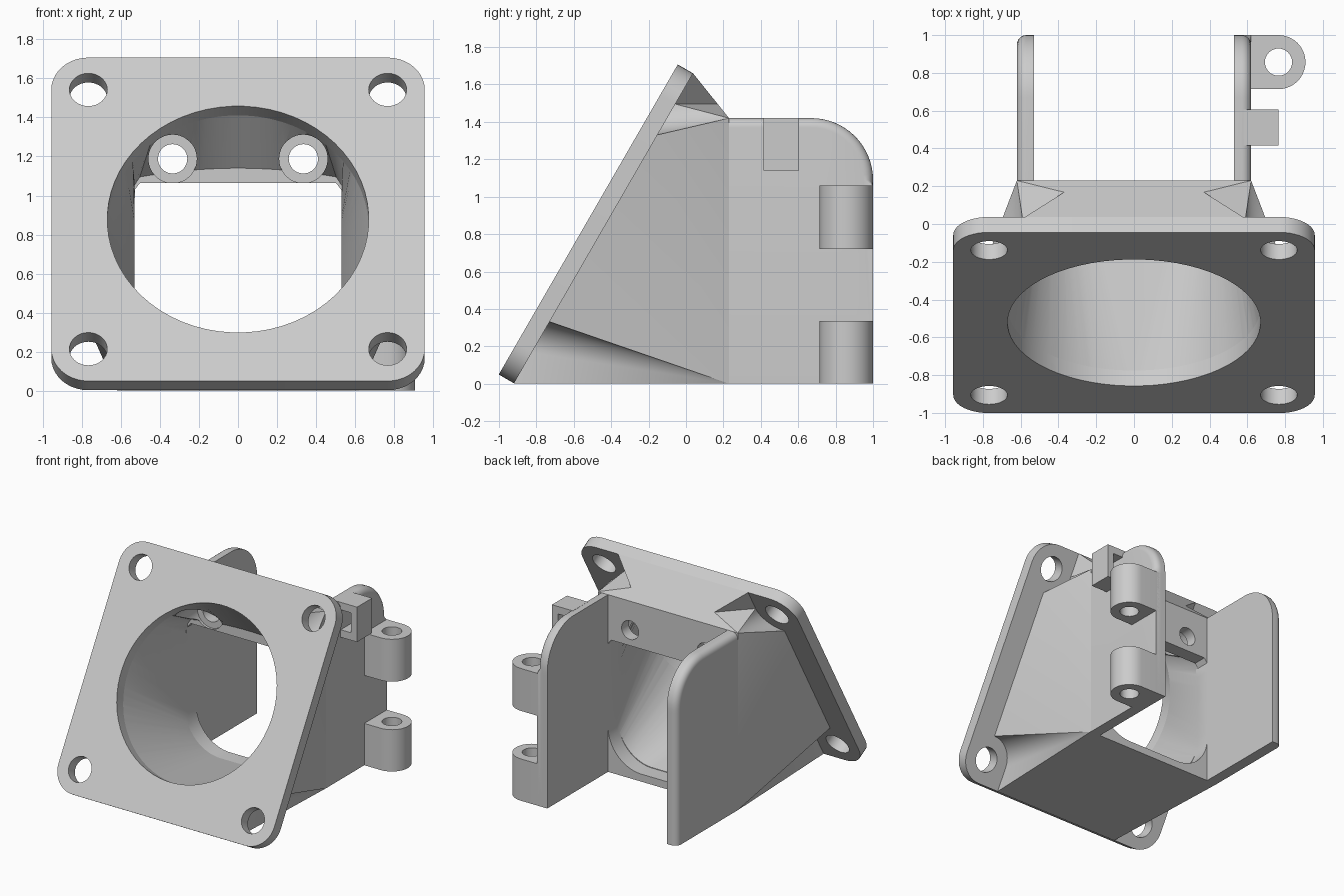
import bpy, bmesh
from math import cos, sin, pi, radians
from mathutils import Matrix, Vector

cube = bpy.data.objects.get("Cube")
if cube:
    bpy.data.objects.remove(cube)

grey = bpy.data.materials.new("light grey plastic")
grey.use_nodes = True
COLOUR = (0.6, 0.6, 0.6, 1)
grey.diffuse_color = COLOUR
grey.node_tree.nodes["Principled BSDF"].inputs["Base Color"].default_value = COLOUR

# Working frames: tilted plate, upright (z up) and front-on (x, z, -y)
TILT = Matrix.Translation((0, -0.5225, 0.878)) @ Matrix.Rotation(radians(60), 4, 'X')
UP = Matrix.Identity(4)
FRONT = Matrix(((1, 0, 0, 0), (0, 0, -1, 0), (0, 1, 0, 0), (0, 0, 0, 1)))
THICK = 0.094


def arc(cx, cy, r, a0, a1, n):
    return [(cx + r * cos(radians(a0 + (a1 - a0) * i / n)),
             cy + r * sin(radians(a0 + (a1 - a0) * i / n))) for i in range(n + 1)]


def circle(cx, cy, r, n=48):
    return arc(cx, cy, r, 0, 360, n)[:-1]


def finish(name, bm):
    bmesh.ops.recalc_face_normals(bm, faces=bm.faces)
    mesh = bpy.data.meshes.new(name)
    bm.to_mesh(mesh)
    bm.free()
    mesh.materials.append(grey)
    ob = bpy.data.objects.new(name, mesh)
    bpy.context.collection.objects.link(ob)
    return ob


def loft(name, rings):
    """Skin a list of equal-length rings of 3D points and cap both ends."""
    bm = bmesh.new()
    rows = [[bm.verts.new(p) for p in ring] for ring in rings]
    n = len(rows[0])
    for a, b in zip(rows, rows[1:]):
        for i in range(n):
            j = (i + 1) % n
            bm.faces.new((a[i], a[j], b[j], b[i]))
    caps = [bm.faces.new(rows[0]), bm.faces.new(rows[-1])]
    bmesh.ops.triangulate(bm, faces=caps)
    return finish(name, bm)


def prism(name, pts, lo, hi, frame):
    return loft(name, [[frame @ Vector((x, y, h)) for x, y in pts] for h in (lo, hi)])


def rect(x0, x1, y0, y1):
    return [(x0, y0), (x1, y0), (x1, y1), (x0, y1)]


def cut(ob, cutters):
    for c in cutters:
        m = ob.modifiers.new("cut", 'BOOLEAN')
        m.operation, m.solver, m.object = 'DIFFERENCE', 'EXACT', c
    bpy.context.view_layer.update()
    mesh = bpy.data.meshes.new_from_object(ob.evaluated_get(bpy.context.evaluated_depsgraph_get()))
    ob.modifiers.clear()
    ob.data = mesh
    for c in cutters:
        bpy.data.objects.remove(c)


def smooth(ob):
    bpy.ops.object.select_all(action='DESELECT')
    ob.select_set(True)
    bpy.context.view_layer.objects.active = ob
    bpy.ops.object.shade_smooth_by_angle(angle=radians(35))


def round_ring(h, n=64):
    return [TILT @ Vector((0.67 * cos((i + 0.5) * 2 * pi / n),
                           0.67 * sin((i + 0.5) * 2 * pi / n), h)) for i in range(n)]


# Mounting plate with a large round opening and four screw holes
H, R, S = 0.957, 0.19, 0.767
outline = []
for k, (sx, sy) in enumerate(((1, 1), (-1, 1), (-1, -1), (1, -1))):
    outline += arc(sx * (H - R), sy * (H - R), R, k * 90, k * 90 + 90, 10)
plate = prism("mounting_plate", outline, -THICK, 0, TILT)
tools = [prism("hole_cutter", circle(sx * S, sy * S, 0.097, 32), -0.13, 0.1, TILT)
         for sx in (-1, 1) for sy in (-1, 1)]
tools.append(loft("opening_cutter", [round_ring(-0.2), round_ring(0.1)]))
cut(plate, tools)
smooth(plate)

# Tapered body: notched section on the plate, each notch closing to a rear corner;
# the upper notches sweep inwards across the sloping top
bm = bmesh.new()
corners, rear, sweep = [], [], {}
for k, (sx, sy) in enumerate(((1, 1), (-1, 1), (-1, -1), (1, -1))):
    notch = arc(S, S, R, -90, -180, 12) + [(S - R, H)]
    if sx * sy < 0:
        notch.reverse()
    corners.append([bm.verts.new(TILT @ Vector((sx * x, sy * y, -THICK))) for x, y in notch])
    rear.append(bm.verts.new((sx * 0.62, 0.23, 1.42 if sy > 0 else 0)))
    if sy > 0:
        edge = corners[k][-1 if sx > 0 else 0].co
        inner = edge.lerp(rear[k].co, 0.68)
        inner.x = sx * 0.37
        sweep[k] = bm.verts.new(inner)
for k in range(4):
    j = (k + 1) % 4
    for a, b in zip(corners[k], corners[k][1:]):
        straight = (k == 0 and b == corners[k][-1]) or (k == 1 and a == corners[k][0])
        bm.faces.new((a, b, sweep[k] if straight else rear[k]))
    if k > 0:
        bm.faces.new((corners[k][-1], corners[j][0], rear[j], rear[k]))
bm.faces.new((corners[0][-2], sweep[0], rear[0]))
bm.faces.new((corners[1][1], rear[1], sweep[1]))
bm.faces.new((corners[0][-1], corners[1][0], sweep[1], rear[1], rear[0], sweep[0]))
bm.faces.new(rear)
bm.faces.new(sum(corners, []))
bmesh.ops.triangulate(bm, faces=bm.faces)
body = finish("tapered_body", bm)


# Duct cavity: round at the plate, squared with rounded lower corners at the rear
def duct_ring(y, top, arch=0.0, w=0.53, low=0.06, r=0.3, n=64):
    pts = []
    for i in range(n):
        a = (i + 0.5) * 2 * pi / n
        if a < pi:
            x = w * max(-1, min(1, 2 ** 0.5 * cos(a)))
            rise = min(1, 2 ** 0.5 * sin(a))
            z = low + r + (top - low - r - arch * (x / w) ** 2) * rise
        else:
            x = (w - r) * (1 if cos(a) > 0 else -1) + r * cos(a)
            z = low + r + r * sin(a)
        pts.append((x, y, z))
    return pts


tools = [loft("duct_cutter", [round_ring(0.05), round_ring(-THICK), duct_ring(0.12, 1.14, 0.05)]),
         loft("rear_opening_cutter", [duct_ring(0.1, 1.063), duct_ring(0.4, 1.063)])]
# Screw holes with recessed seats in the rear bar
for sx in (-1, 1):
    tools.append(prism("seat_cutter", circle(sx * 0.335, 1.188, 0.124), -0.14, 0.2, FRONT))
    tools.append(prism("screw_cutter", circle(sx * 0.335, 1.188, 0.075), -0.4, 0.1, FRONT))
cut(body, tools)
smooth(body)


# Side walls with a rounded rear corner and a softened outer edge;
# the hinge side stays square below the corner
def wall_ring(x, inset, square):
    back = 1 if square else 1 - inset
    pts = [(0.23, 0), (back, 0), (back, 1.06)]
    pts += arc(0.67, 1.09, 0.33 - inset, 0, 90, 16) + [(0.23, 1.42 - inset)]
    return [(x, y, z) for y, z in pts]


for name, s in (("left_wall", 1), ("right_wall", -1)):
    rings = [wall_ring(s * 0.53, 0, s > 0)]
    for dx, inset in arc(0, 0.05, 0.05, -90, 0, 6):
        rings.append(wall_ring(s * (0.57 + dx), inset, s > 0))
    smooth(loft(name, rings))

# Hinge knuckles on the left wall
knuckle = [(0.58, 0.714)] + arc(0.765, 0.857, 0.143, -90, 90, 20) + [(0.58, 1.0)]
for name, z0, z1 in (("lower_hinge_knuckle", 0, 0.335), ("upper_hinge_knuckle", 0.72, 1.06)):
    ob = prism(name, knuckle, z0, z1, UP)
    cut(ob, [prism("pin_cutter", circle(0.765, 0.857, 0.072, 32), z0 - 0.1, z1 + 0.1, UP)])
    smooth(ob)

# Latch loop on the left wall
latch = prism("latch_loop", rect(0.58, 0.765, 1.14, 1.42), -0.605, -0.415, FRONT)
cut(latch, [prism("slot_cutter", rect(0.62, 0.71, 1.2, 1.36), -0.7, -0.3, FRONT)])
